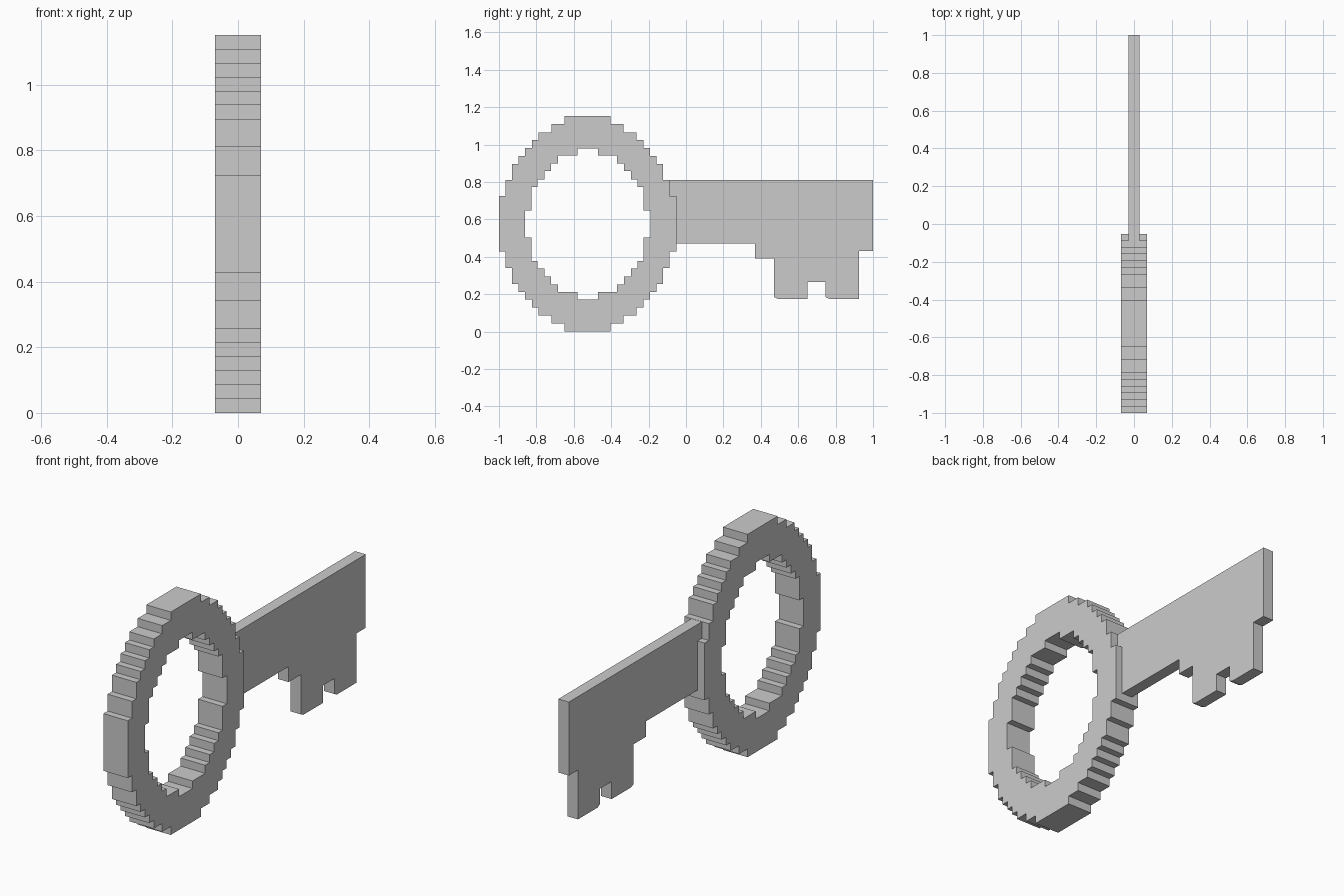
import bpy
from math import pi

if "Cube" in bpy.data.objects:
    bpy.data.objects.remove(bpy.data.objects["Cube"])


def stepped_loop(steps, cy, cz):
    """Full staircase oval mirrored from the corners of one quadrant."""
    q = [steps[0]]
    for (y0, _), (y1, z1) in zip(steps, steps[1:]):
        q += [(y0, z1), (y1, z1)]
    loop = (q + [(y, -z) for y, z in reversed(q)]
            + [(-y, -z) for y, z in q] + [(-y, z) for y, z in reversed(q)])
    return [(cy + y, cz + z) for y, z in loop]


def plate(name, loops, half_thickness):
    """Solid plate in the YZ plane; later loops become holes."""
    cu = bpy.data.curves.new(name, 'CURVE')
    cu.dimensions = '2D'
    cu.fill_mode = 'BOTH'
    cu.extrude = half_thickness
    for loop in loops:
        sp = cu.splines.new('POLY')
        sp.points.add(len(loop) - 1)
        for p, (y, z) in zip(sp.points, loop):
            p.co = (y, z, 0, 1)
        sp.use_cyclic_u = True
    ob = bpy.data.objects.new(name, cu)
    bpy.context.collection.objects.link(ob)
    ob.rotation_euler = (pi / 2, 0, pi / 2)
    bpy.ops.object.select_all(action='DESELECT')
    ob.select_set(True)
    bpy.context.view_layer.objects.active = ob
    bpy.ops.object.convert(target='MESH')
    bpy.ops.object.shade_flat()
    return ob


# Ring handle with stepped outer and inner edges
outer = [(.123, .576), (.193, .533), (.262, .49), (.298, .448), (.334, .405),
         (.369, .363), (.404, .32), (.439, .235), (.474, .148)]
inner = [(.055, .404), (.158, .365), (.195, .323), (.231, .282),
         (.267, .238), (.3, .197), (.335, .073)]
plate("ring_handle", [stepped_loop(outer, -.526, .576),
                      stepped_loop(inner, -.526, .576)], .07)

# Thin blade with notched teeth
plate("key_blade", [[
    (-.12, .81), (1, .81), (1, .43), (.925, .43), (.925, .175), (.765, .175),
    (.745, .185), (.745, .265), (.65, .265), (.65, .175), (.49, .175),
    (.47, .185), (.47, .39), (.37, .39), (.37, .47), (-.12, .47)]], .03)
